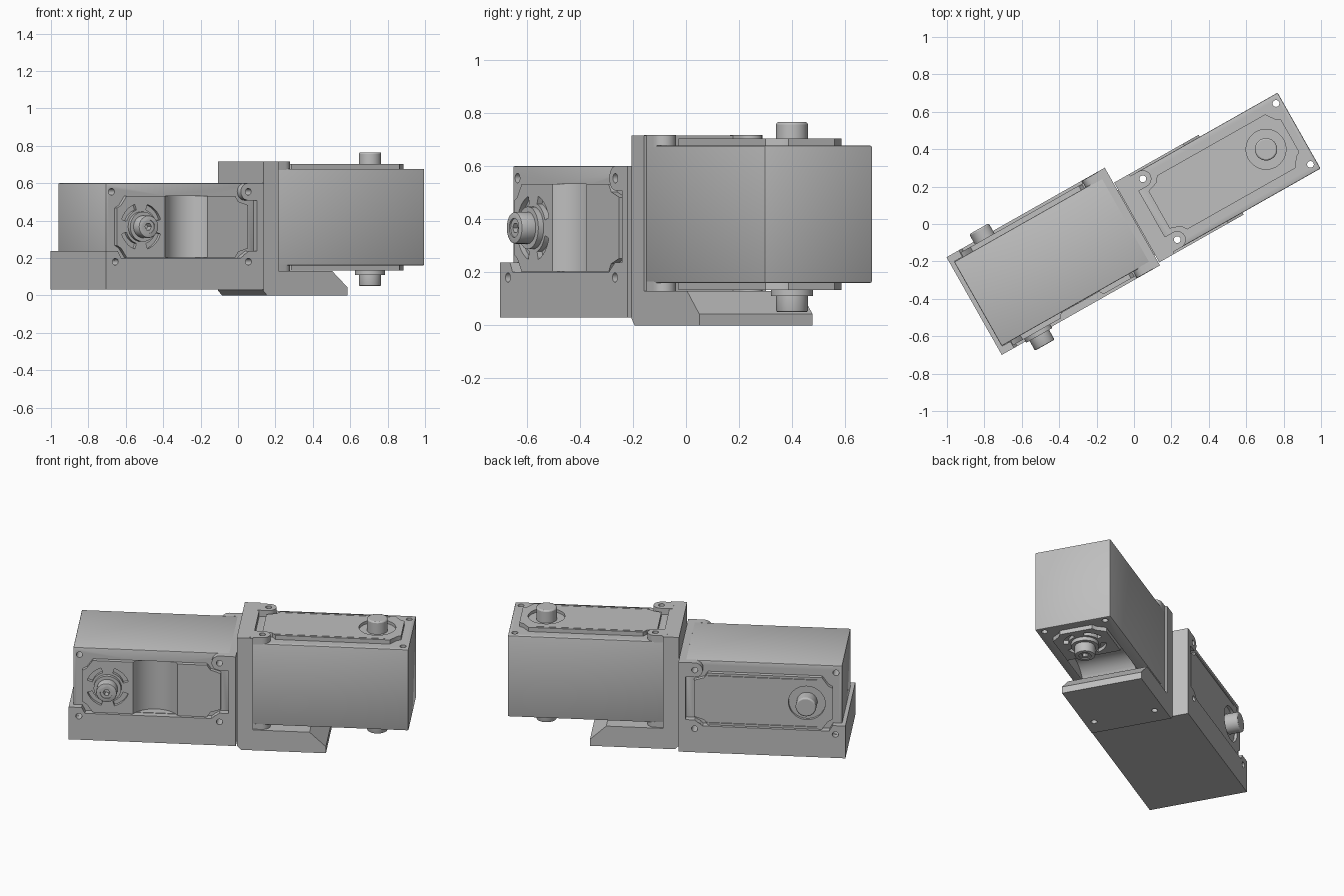
import bpy, bmesh, math
from mathutils import Matrix, Vector

old = bpy.data.objects.get("Cube")
if old:
    bpy.data.objects.remove(old, do_unlink=True)

grey = bpy.data.materials.new("light grey")
grey.use_nodes = True
COLOR = (0.52, 0.52, 0.52, 1)
grey.diffuse_color = COLOR
grey.node_tree.nodes["Principled BSDF"].inputs["Base Color"].default_value = COLOR


# ---- helpers ----
def frame(origin, a, b, c):
    """Local axes a, b, c placed at origin."""
    m = Matrix((a, b, c)).transposed().to_4x4()
    m.translation = Vector(origin)
    return m


TURN = Matrix.Rotation(math.radians(29.5), 4, 'Z')
PLAN = Matrix.Identity(4)
SIDE = frame((0, 0, 0), (1, 0, 0), (0, 0, 1), (0, -1, 0))


def arc(cx, cy, r, a0, a1, n=12):
    return [(cx + r * math.cos(math.radians(a0 + (a1 - a0) * i / n)),
             cy + r * math.sin(math.radians(a0 + (a1 - a0) * i / n))) for i in range(n + 1)]


def circle(cx, cy, r, n=32):
    return arc(cx, cy, r, 0, 360, n)[:-1]


def rect(x0, x1, y0, y1):
    return [(x0, y0), (x1, y0), (x1, y1), (x0, y1)]


def build(name, place, prisms, bevel=0):
    """Extrude each (outline, low, high) into one object."""
    bm = bmesh.new()
    for pts, lo, hi in prisms:
        low = [bm.verts.new((x, y, lo)) for x, y in pts]
        high = [bm.verts.new((x, y, hi)) for x, y in pts]
        bm.faces.new(low)
        bm.faces.new(high)
        for i in range(len(pts)):
            j = (i + 1) % len(pts)
            bm.faces.new((low[i], low[j], high[j], high[i]))
    bmesh.ops.recalc_face_normals(bm, faces=bm.faces)
    bm.transform(TURN @ place)
    me = bpy.data.meshes.new(name)
    bm.to_mesh(me)
    bm.free()
    me.materials.append(grey)
    ob = bpy.data.objects.new(name, me)
    bpy.context.scene.collection.objects.link(ob)
    if bevel:
        mod = ob.modifiers.new("bevel", 'BEVEL')
        mod.width, mod.segments, mod.limit_method = bevel, 2, 'ANGLE'
    return ob


def cut(targets, cutter):
    """Subtract the cutter from every target, then drop the cutter."""
    cutter.hide_render = True
    for ob in targets:
        mod = ob.modifiers.new("cut", 'BOOLEAN')
        mod.operation, mod.solver, mod.object = 'DIFFERENCE', 'EXACT', cutter
        bpy.context.view_layer.update()
        dg = bpy.context.evaluated_depsgraph_get()
        me = bpy.data.meshes.new_from_object(ob.evaluated_get(dg))
        ob.modifiers.clear()
        ob.data = me
    bpy.data.objects.remove(cutter, do_unlink=True)


# ---- one motor: s runs from the free end, w across, h along the shaft ----
L, W, H, CAP = 0.912, 0.233, 0.2585, 0.285
SHAFT = 0.203
HOLES = [(s, w) for s in (0.036, 0.854) for w in (-0.187, 0.187)]


def motor(side, place, brackets):
    body = build(side + "_motor_body", place, [(rect(0, L, -W, W), -H, H)], 0.006)
    half = [(0.055, 0.10), (0.08, 0.115), (0.115, 0.165), (0.78, 0.165),
            (0.80, 0.135), (0.86, 0.115)]
    outline = half + [(s, -w) for s, w in reversed(half)]
    front = build(side + "_shaft_cap", place, [(outline, H - 0.02, CAP)])
    back = build(side + "_idler_cap", place, [(outline, -CAP, -H + 0.02)])

    # recess around the output shaft
    cut([front], build("cutter", place, [(circle(SHAFT, 0, 0.107), CAP - 0.018, CAP + 0.1)]))
    # rounded hollow across the idler cap
    hollow = place @ frame((0.48, 0, -0.3506), (1, 0, 0), (0, 0, 1), (0, -1, 0))
    cut([body, back], build("cutter", hollow, [(circle(0, 0, 0.1456, 48), -0.165, 0.165)]))
    # four curved slots around the idler
    slots = []
    for a in (45, 135, 225, 315):
        ring = arc(SHAFT, 0, 0.125, a - 27, a + 27) + arc(SHAFT, 0, 0.094, a + 27, a - 27)
        slots.append((ring, -0.35, -CAP + 0.022))
    cut([back], build("cutter", place, slots))
    # panel line along the shaft cap
    inner = [(0.145, 0.80, 0.148), (0.145, 0.80, -0.152)]
    cut([front], build("cutter", place,
                       [(rect(a, b, w, w + 0.004), CAP - 0.006, CAP + 0.1) for a, b, w in inner]))

    # shaft, idler and collar
    shaft = build(side + "_output_shaft", place, [(circle(SHAFT, 0, 0.06), 0.24, 0.347)], 0.008)
    collar = build(side + "_idler_collar", place, [(circle(SHAFT, 0, 0.08), -0.308, -0.26)])
    idler = build(side + "_idler_shaft", place, [(circle(SHAFT, 0, 0.06), -0.368, -0.25)], 0.006)
    cut([idler], build("cutter", place, [(circle(SHAFT, 0, 0.036), -0.4, -0.362),
                                         ]))
    cut([idler], build("cutter", place, [(circle(SHAFT, 0, 0.02, 6), -0.4, -0.32)]))

    # rounded lugs tying the bracket to the motor corners
    lugs = []
    for h0, h1 in ((H - 0.005, 0.298), (-0.298, -H + 0.005)):
        for w in (-0.187, 0.187):
            lug = [(0.925, w - 0.046), (0.925, w + 0.046)] + arc(0.854, w, 0.046, 90, 270)
            lugs.append((lug, h0, h1))
    lug_ob = build(side + "_bracket_lugs", place, lugs)

    # screw holes through everything
    cut([body, lug_ob] + brackets,
        build("cutter", place, [(circle(s, w, 0.018, 20), -0.5, 0.5) for s, w in HOLES]))
    return [body, front, back, shaft, collar, idler, lug_ob] + brackets


# ---- cradle under the motor on the right-hand (-x) side ----
MID = 0.039
tray = build("cradle_floor", PLAN, [(rect(-0.96, 0.012, MID - 0.3, MID + 0.3), 0.03, 0.136)])
ends = build("cradle_far_wall", PLAN, [(rect(-0.96, -0.935, MID - 0.3, MID + 0.3), 0.13, 0.236)])
plate = build("cradle_end_plate", PLAN, [(rect(-0.03, 0.012, MID - 0.3, MID + 0.3), 0.03, 0.6)])
wall = [(-0.96, 0.03), (0.012, 0.03), (0.012, 0.236), (-0.083, 0.236), (-0.13, 0.2),
        (-0.865, 0.2), (-0.885, 0.236), (-0.96, 0.236)]
walls = build("cradle_side_walls", SIDE, [(wall, -MID - 0.3, -MID - 0.26),
                                          (wall, -MID + 0.26, -MID + 0.3)])

# ---- foot bracket holding the motor on the left-hand (+x) side ----
foot = build("foot", SIDE, [([(0.0165, 0.025), (0.04, 0), (0.535, 0), (0.535, 0.042),
                              (0.44, 0.13), (0.0165, 0.13)], -0.245, 0.245)])
upright = build("foot_upright", PLAN, [(rect(0.0165, 0.11, -0.245, 0.245), 0.1, 0.715)])
# thin joint between the two brackets
joint = build("bracket_joint", PLAN, [(rect(0.005, 0.025, -0.2, 0.2), 0.08, 0.55)])

# ---- motors ----
right_place = frame((-0.937, MID, 0.367), (1, 0, 0), (0, 0, -1), (0, 1, 0))
left_place = frame((1.014, 0, 0.418), (-1, 0, 0), (0, -1, 0), (0, 0, 1))
parts = motor("right", right_place, [walls]) + motor("left", left_place, [foot])
parts += [tray, ends, plate, upright, joint]

# smooth the round parts, keep edges crisp
bpy.ops.object.select_all(action='DESELECT')
for ob in parts:
    ob.select_set(True)
bpy.context.view_layer.objects.active = parts[0]
bpy.ops.object.shade_smooth_by_angle(angle=math.radians(30))
